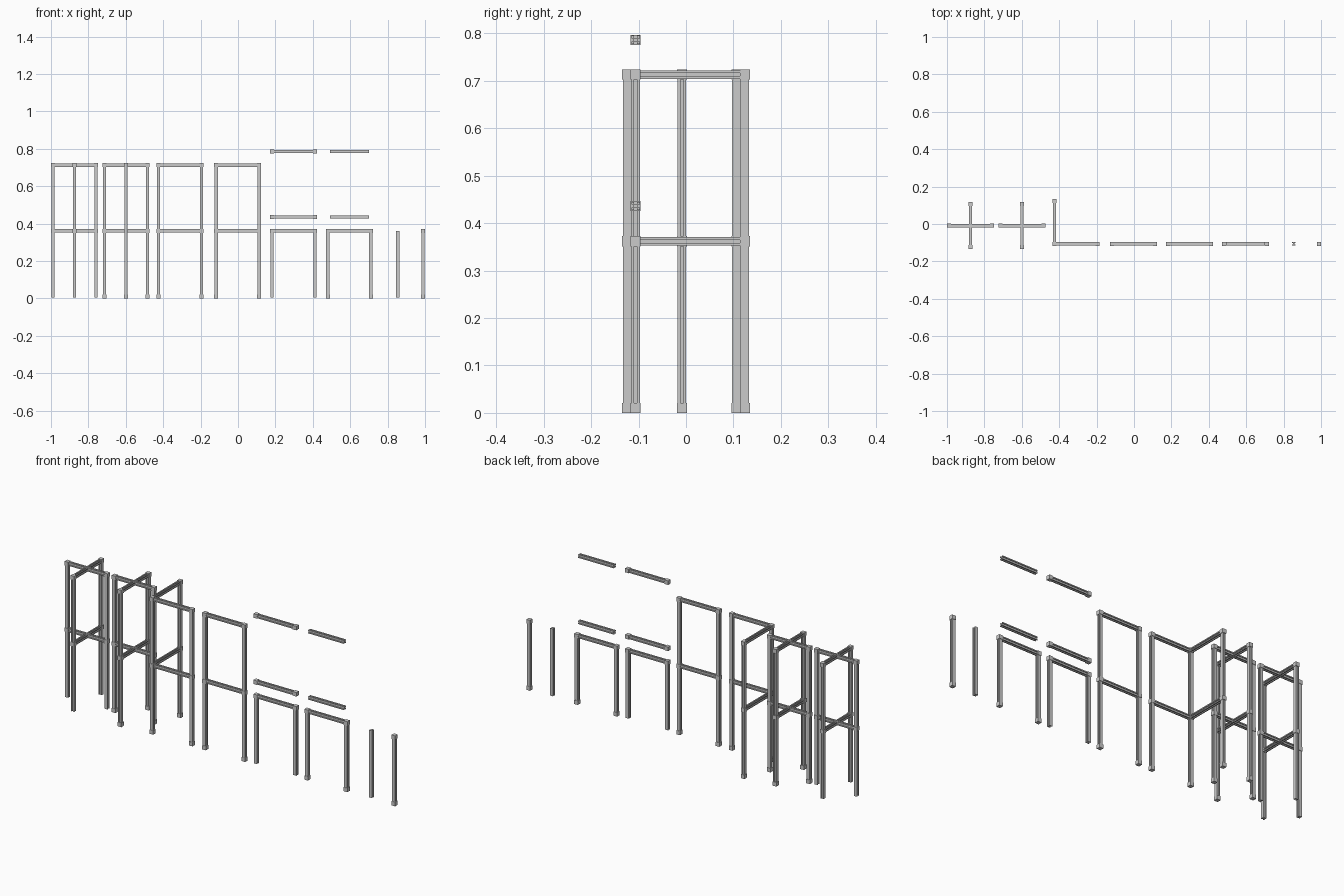
import bpy, bmesh
from mathutils import Vector

if "Cube" in bpy.data.objects:
    bpy.data.objects.remove(bpy.data.objects["Cube"])

BAR, NODE = 0.0175, 0.0212      # bar thickness, corner block size
SPAN, LEVEL = 0.230, 0.351      # post spacing, storey height
Z0 = NODE / 2
Z1, Z2 = Z0 + LEVEL, Z0 + 2 * LEVEL
FRONT_Y, CROSS_Y = -0.106, -0.0088


def section(grooves_u, grooves_v):
    """Square outline with a shallow panel groove on the chosen pairs of sides."""
    h, g, d = BAR / 2, 0.0032, 0.0045
    pts = []
    for i in range(4):
        side = [(h, -h)]
        if (grooves_u if i % 2 == 0 else grooves_v):
            side += [(h, -g), (h - d, -g), (h - d, g), (h, g)]
        for u, v in side:
            for _ in range(i):
                u, v = -v, u
            pts.append((u, v))
    return pts


def extrude(name, start, end, axis_u, axis_v, outline):
    """Sweep the outline straight from start to end."""
    bm = bmesh.new()
    start, end, u, v = map(Vector, (start, end, axis_u, axis_v))
    face = bm.faces.new([bm.verts.new(start + u * a + v * b) for a, b in outline])
    ext = bmesh.ops.extrude_face_region(bm, geom=[face])["geom"]
    bmesh.ops.translate(bm, vec=end - start,
                        verts=[e for e in ext if isinstance(e, bmesh.types.BMVert)])
    bmesh.ops.recalc_face_normals(bm, faces=bm.faces[:])
    mesh = bpy.data.meshes.new(name)
    bm.to_mesh(mesh)
    bm.free()
    bpy.context.collection.objects.link(bpy.data.objects.new(name, mesh))


def node(x, y, z):
    h = NODE / 2
    extrude("corner_block", (x, y, z - h), (x, y, z + h), (1, 0, 0), (0, 1, 0),
            [(-h, -h), (h, -h), (h, h), (-h, h)])


def post(x, y, levels, foot=True, along_x=True, blocks=True):
    top = Z0 + LEVEL * levels
    extrude("post", (x, y, 0.006), (x, y, top), (1, 0, 0), (0, 1, 0),
            section(along_x, not along_x))
    if blocks:
        for i in range(0 if foot else 1, levels + 1):
            node(x, y, Z0 + LEVEL * i)


def rail(x, y, z, along_x=True):
    """Horizontal bar centred on the point, fitting between two corner blocks."""
    h = (SPAN - NODE) / 2
    if along_x:
        extrude("rail", (x - h, y, z), (x + h, y, z), (0, 1, 0), (0, 0, 1), section(True, True))
    else:
        extrude("rail", (x, y - h, z), (x, y + h, z), (1, 0, 0), (0, 0, 1), section(True, True))


def flat_frame(x, y, levels, foot=True, along_x=True, first=-1):
    """Two posts joined by a rail on every level, centred on x, y."""
    for s in (-1, 1):
        if s >= first:
            dx, dy = (s * SPAN / 2, 0) if along_x else (0, s * SPAN / 2)
            post(x + dx, y + dy, levels, foot, along_x)
    for i in range(1, levels + 1):
        rail(x, y, Z0 + LEVEL * i, along_x)


# two crossed frames, without and with feet
for cx, foot in ((-0.8744, False), (-0.599, True)):
    for along_x in (True, False):
        flat_frame(cx, CROSS_Y, 2, foot, along_x)

# corner frame (second wing shares the corner post)
flat_frame(-0.310, FRONT_Y, 2)
flat_frame(-0.425, FRONT_Y + SPAN / 2, 2, True, False, first=1)

# tall frame, low frame without feet, low frame with feet
flat_frame(-0.002, FRONT_Y, 2)
flat_frame(0.297, FRONT_Y, 1, False)
flat_frame(0.595, FRONT_Y, 1, True)

# loose rails above, left pair with corner blocks
for z in (0.436, 0.786):
    rail(0.297, FRONT_Y, z)
    rail(0.595, FRONT_Y, z)
    for s in (-1, 1):
        node(0.297 + s * SPAN / 2, FRONT_Y, z)

# loose posts, bare and with corner blocks
post(0.854, FRONT_Y, 1, blocks=False)
post(0.9894, FRONT_Y, 1)
